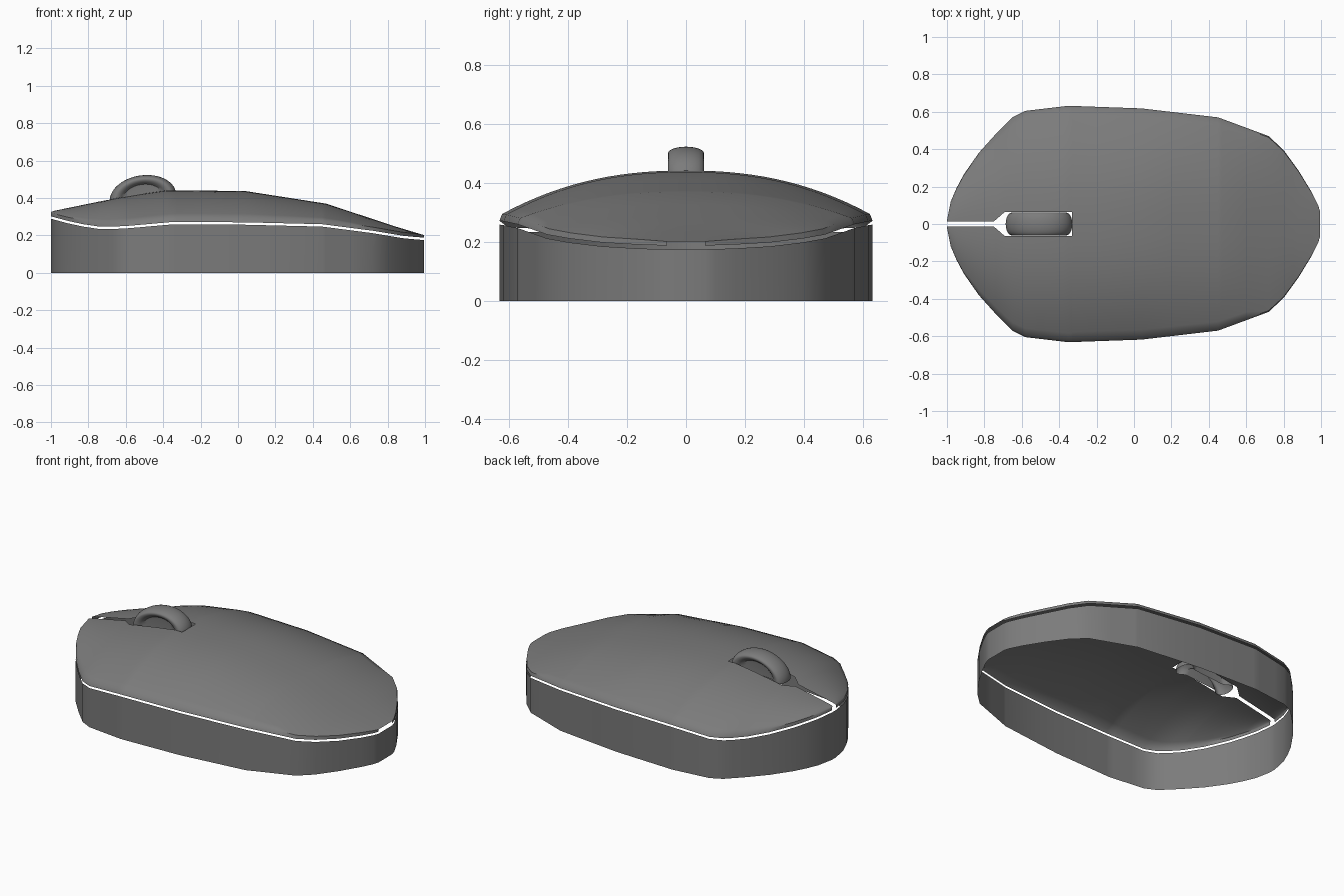
import bpy, bmesh, math

if "Cube" in bpy.data.objects:
    bpy.data.objects.remove(bpy.data.objects["Cube"], do_unlink=True)


def material(name, value):
    m = bpy.data.materials.new(name)
    m.use_nodes = True
    colour = (value, value, value, 1)
    m.diffuse_color = colour
    m.node_tree.nodes["Principled BSDF"].inputs["Base Color"].default_value = colour
    return m


grey = material("dark grey plastic", 0.2)


def lerp(table, x):
    """Piecewise linear lookup in a list of (x, value) pairs."""
    for (x0, v0), (x1, v1) in zip(table, table[1:]):
        if x <= x1:
            return v0 + (v1 - v0) * (x - x0) / (x1 - x0)
    return table[-1][1]


def make_grid(name, rows, mirror=True, angle=40):
    """Skin a list of equally long point rows, mirrored across the long axis."""
    bm = bmesh.new()
    verts = [[bm.verts.new(p) for p in row] for row in rows]
    for a, b in zip(verts, verts[1:]):
        for i in range(len(a) - 1):
            bm.faces.new((a[i], b[i], b[i + 1], a[i + 1]))
    bmesh.ops.remove_doubles(bm, verts=bm.verts, dist=0.0002)
    mesh = bpy.data.meshes.new(name)
    bm.to_mesh(mesh)
    bm.free()
    mesh.materials.append(grey)
    obj = bpy.data.objects.new(name, mesh)
    bpy.context.collection.objects.link(obj)
    if mirror:
        mod = obj.modifiers.new("Mirror", "MIRROR")
        mod.use_axis = (False, True, False)
        mod.merge_threshold = 0.0005
    bpy.ops.object.select_all(action="DESELECT")
    obj.select_set(True)
    bpy.context.view_layer.objects.active = obj
    bpy.ops.object.shade_smooth_by_angle(angle=math.radians(angle))
    return obj


# Half outline, rim height, crown height and slot half width along the length
outline = [(-1, .02), (-.98, .12), (-.95, .19), (-.91, .265), (-.83, .38), (-.74, .48),
           (-.65, .57), (-.58, .605), (-.35, .632), (.04, .618), (.45, .57),
           (.72, .47), (.8, .395), (.88, .285), (.95, .17), (.985, .1), (.995, .065)]
rim = [(-1, .302), (-.9, .275), (-.78, .25), (-.7, .246), (-.6, .25), (-.35, .272),
       (.04, .27), (.45, .26), (.72, .225), (.9, .195), (1, .188)]
crown = [(-1, .328), (-.65, .4), (-.5, .425), (-.38, .442), (.04, .437),
         (.47, .37), (.85, .245), (1, .2)]
slot = [(-1, .013), (-.75, .013), (-.69, .065), (-.332, .065), (-.33, 0), (1, 0)]
GAP = 0.013
LIP = 0.018

stations = sorted({x for x, _ in outline} | {x for x, _ in slot[1:5]}
                  | {x for x, _ in crown[1:-1]} | {.2, .6, -.2})

# Side wall, open below
wall = []
for x in stations:
    y = lerp(outline, x)
    wall.append([(x, y, 0), (x, y, lerp(rim, x) - GAP)])
end_x = stations[-1]
wall.append([(end_x, 0, 0), (end_x, 0, lerp(rim, end_x) - GAP)])
wall.insert(0, [(-1, 0, 0), (-1, 0, lerp(rim, -1) - GAP)])
make_grid("side_wall", wall)

# Domed lid with a split front, a wheel slot and a small lip
STEPS = 14
lid = []
for x in stations:
    w, r, s = lerp(outline, x), lerp(rim, x), lerp(slot, x)
    edge = min(r + LIP, lerp(crown, x))
    row = []
    for i in range(STEPS + 1):
        y = s + (w * .985 - s) * i / STEPS
        row.append((x, y, edge + (lerp(crown, x) - edge) * (1 - (y / w) ** 2.3)))
    row.append((x, w, r))
    lid.append(row)
make_grid("top_lid", lid, angle=50)

# Scroll wheel: a hollow arch with a rounded tyre and recessed sides
profile = [(.5, .036), (.6, .038), (.67, .05), (.74, .058), (.82, .061)]
profile += [(.82 + .18 * math.sin(a), .061 * math.cos(a))
            for a in (math.pi / 2 * k / 6 for k in range(1, 7))]
arch = []
for k in range(33):
    a = math.pi * k / 32
    tilt = .03 * math.cos(a)
    arch.append([(-.508 + .178 * r * math.cos(a), y, .4 + .122 * r * math.sin(a) + tilt * r * .5)
                 for r, y in [(0, .036)] + profile])
make_grid("scroll_wheel", arch)
